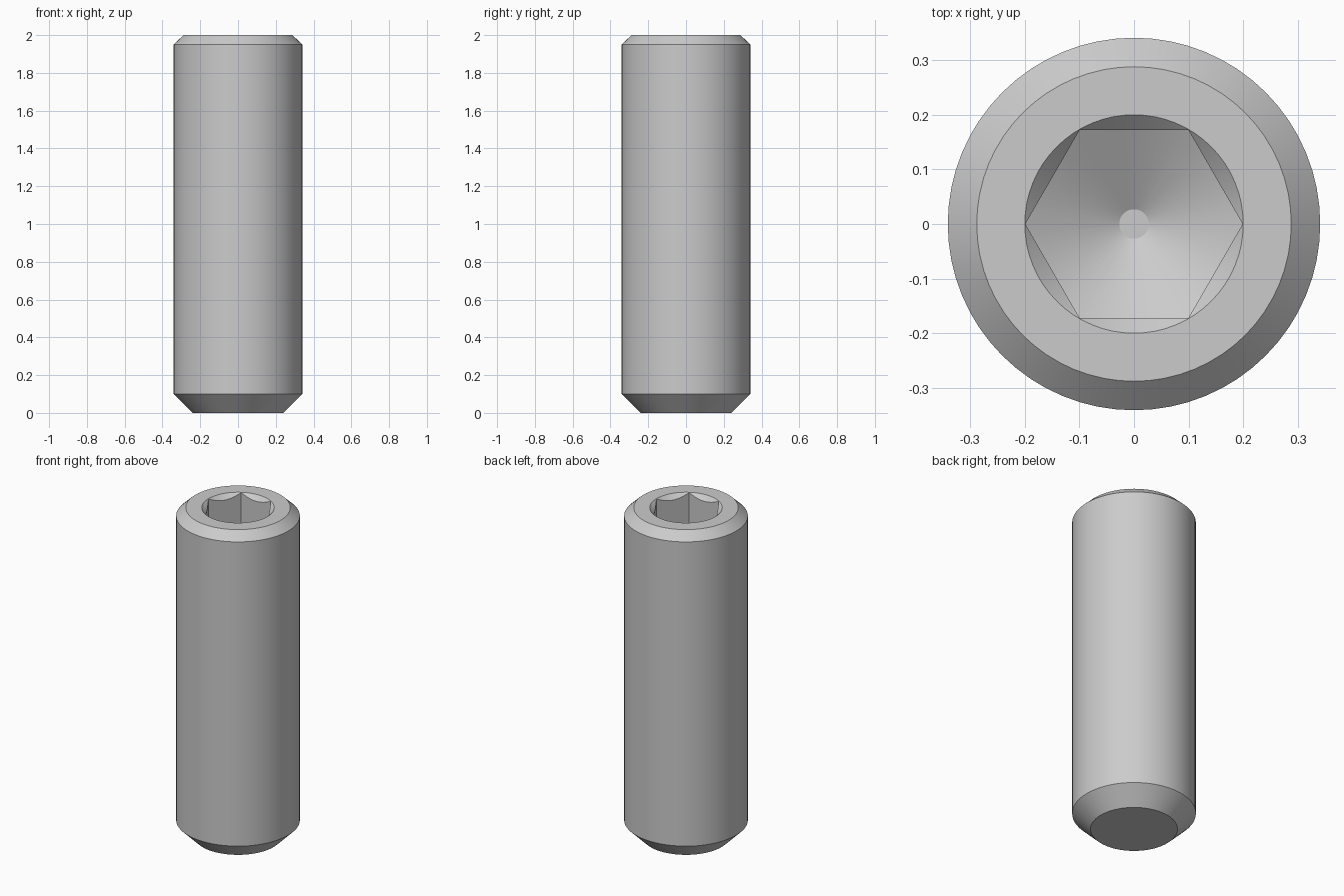
import bpy, bmesh
from math import cos, sin, tau, tan, radians

default = bpy.data.objects.get("Cube")
if default:
    bpy.data.objects.remove(default, do_unlink=True)

# Single steel grey
steel = bpy.data.materials.new("steel grey")
steel.use_nodes = True
grey = (0.6, 0.6, 0.6, 1)
steel.diffuse_color = grey
steel.node_tree.nodes["Principled BSDF"].inputs["Base Color"].default_value = grey


def lathe(name, profile, sides=64):
    """Closed solid of revolution from (radius, z) points, bottom to top."""
    bm = bmesh.new()
    rings = [[bm.verts.new((r * cos(tau * i / sides), r * sin(tau * i / sides), z))
              for i in range(sides)] for r, z in profile]
    for low, high in zip(rings, rings[1:]):
        for i in range(sides):
            j = (i + 1) % sides
            bm.faces.new((low[i], low[j], high[j], high[i]))
    bm.faces.new(rings[0][::-1])
    bm.faces.new(rings[-1])
    mesh = bpy.data.meshes.new(name)
    bm.to_mesh(mesh)
    bm.free()
    mesh.materials.append(steel)
    obj = bpy.data.objects.new(name, mesh)
    bpy.context.collection.objects.link(obj)
    return obj


def combine(target, tool, operation):
    """Apply a boolean and discard the helper solid."""
    tool.hide_render = True
    mod = target.modifiers.new("cut", "BOOLEAN")
    mod.operation, mod.solver, mod.object = operation, "EXACT", tool
    bpy.context.view_layer.objects.active = target
    bpy.ops.object.modifier_apply(modifier=mod.name)
    bpy.data.objects.remove(tool, do_unlink=True)


# Shank with a small top chamfer and a larger chamfer at the flat point
screw = lathe("set_screw_body", [(0.24, 0), (0.341, 0.1), (0.341, 1.95), (0.288, 2)])

# Conical lead-in around the socket mouth
combine(screw, lathe("countersink", [(0.15, 1.95), (0.25, 2.05)]), "DIFFERENCE")

# Hexagonal socket ending in a drilled conical floor
tip, rim, floor = 0.027, 0.25, 1.48
socket = lathe("hex_socket", [(0.199, 1.3), (0.199, 2.1)], sides=6)
drill = lathe("drill", [(tip, floor), (rim, floor + (rim - tip) * tan(radians(30))), (rim, 2.2)])
combine(socket, drill, "INTERSECT")
combine(screw, socket, "DIFFERENCE")

# Smooth round surfaces, crisp edges
bpy.ops.object.select_all(action="DESELECT")
screw.select_set(True)
bpy.context.view_layer.objects.active = screw
bpy.ops.object.shade_smooth_by_angle(angle=radians(25))
